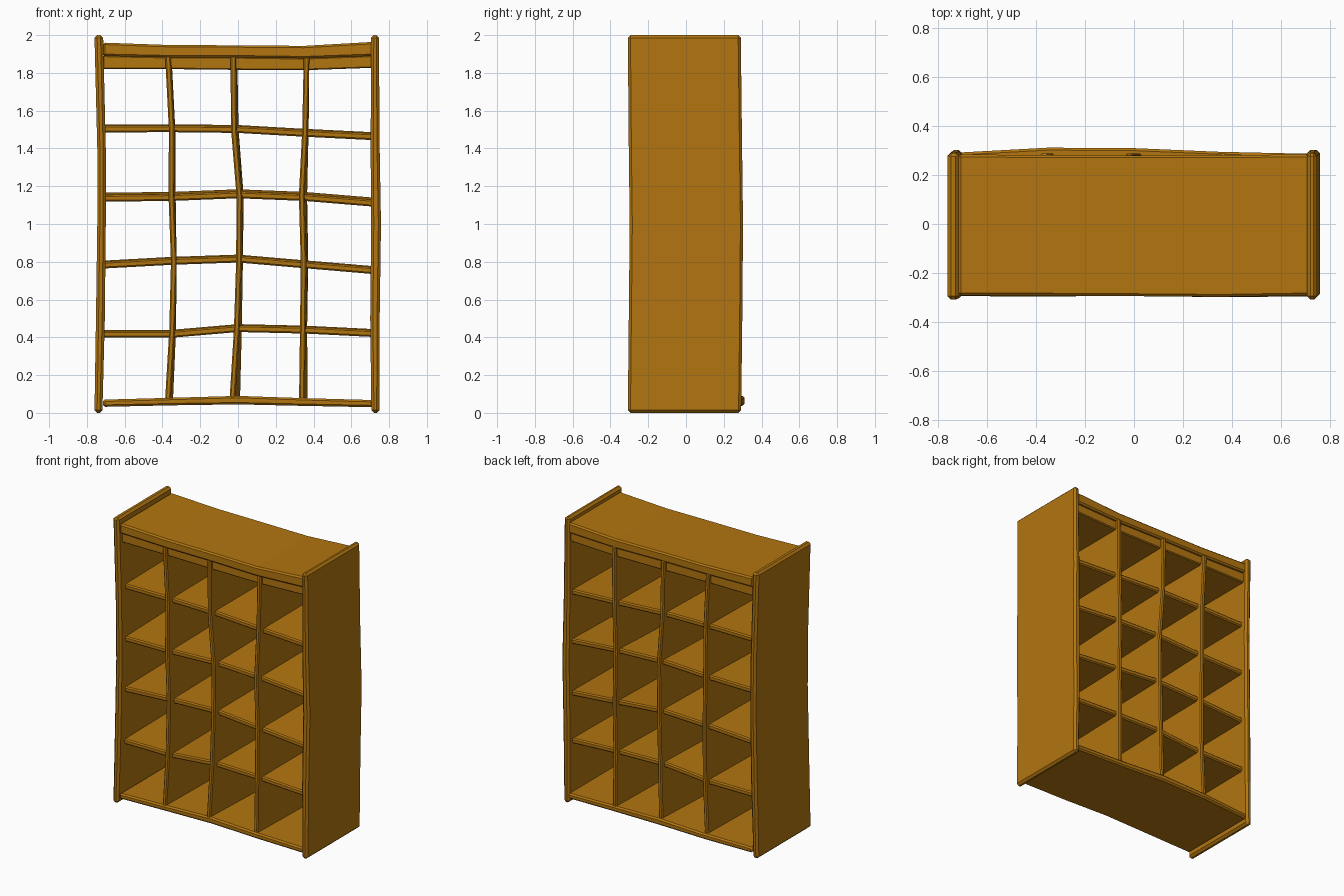
import bpy, bmesh

wood = bpy.data.materials.new("warm_wood")
wood.diffuse_color = (0.45, 0.18, 0.005, 1)


def board(name, upright, stations, low, high, front, back, shift, bevel=0.01):
    """Bent plank: low/high are its two faces at each station, shift moves the back edge."""
    n = len(stations)
    spread = lambda v: v if isinstance(v, list) else [v] * n
    front, back, shift = spread(front), spread(back), spread(shift)
    bm = bmesh.new()
    rings = []
    for t, a, b, y0, y1, s in zip(stations, low, high, front, back, shift):
        section = [(a, y0), (b, y0), (b + s, y1), (a + s, y1)]
        rings.append([bm.verts.new((p, y, t) if upright else (t, y, p))
                      for p, y in section])
    for r, q in zip(rings, rings[1:]):
        for i in range(4):
            j = (i + 1) % 4
            bm.faces.new((r[i], r[j], q[j], q[i]))
    bm.faces.new(rings[0])
    bm.faces.new(rings[-1])
    bmesh.ops.recalc_face_normals(bm, faces=bm.faces)
    mesh = bpy.data.meshes.new(name)
    bm.to_mesh(mesh)
    bm.free()
    mesh.materials.append(wood)
    obj = bpy.data.objects.new(name, mesh)
    bpy.context.collection.objects.link(obj)
    mod = obj.modifiers.new("chamfer", 'BEVEL')
    mod.width = bevel
    mod.segments = 1
    mod.limit_method = 'ANGLE'
    mod.angle_limit = 0.8


# side panels
heights = [0, 0.5, 1.0, 1.4, 2.0]
panel_front = [-0.308, -0.303, -0.298, -0.303, -0.308]
panel_back = [0.292, 0.298, 0.302, 0.297, 0.29]
board("left_side", True, heights, [-0.76, -0.752, -0.745, -0.745, -0.76],
      [-0.718, -0.705, -0.70, -0.70, -0.714], panel_front, panel_back, 0, 0.014)
board("right_side", True, heights, [0.706, 0.70, 0.705, 0.702, 0.705],
      [0.748, 0.75, 0.757, 0.75, 0.746], panel_front, panel_back, 0, 0.014)

# top board, the recessed rail board under it, and the bottom board
xs = [-0.715, -0.35, 0.0, 0.35, 0.715]
board("top_board", False, xs, [1.89, 1.882, 1.882, 1.877, 1.89],
      [1.96, 1.947, 1.946, 1.943, 1.964],
      [-0.291, -0.292, -0.294, -0.297, -0.291], [0.283, 0.281, 0.28, 0.281, 0.283], 0)
board("under_top_board", False, xs, [1.82, 1.82, 1.816, 1.814, 1.827],
      [1.892, 1.884, 1.884, 1.879, 1.892], -0.268, 0.265, 0, 0.006)
board("bottom_board", False, xs, [0.032, 0.04, 0.045, 0.037, 0.03],
      [0.07, 0.08, 0.09, 0.078, 0.068],
      [-0.294, -0.295, -0.293, -0.298, -0.295], [0.291, 0.311, 0.309, 0.294, 0.286], 0)

# upright dividers: left face at each height
levels = [0.07, 0.44, 0.80, 1.15, 1.5, 1.89]
dividers = {
    "left_divider": ([-0.386, -0.364, -0.355, -0.368, -0.366, -0.386],
                     [0.012, 0.006, 0, 0.008, 0.004, 0.004]),
    "middle_divider": ([-0.045, -0.022, -0.010, -0.008, -0.037, -0.040],
                       [0.026, 0.012, 0.006, 0.008, 0.010, 0.006]),
    "right_divider": ([0.323, 0.328, 0.332, 0.322, 0.340, 0.348],
                      [0.016, 0.008, 0.010, 0.014, 0.004, 0]),
}
for name, (left, shift) in dividers.items():
    board(name, True, levels, left, [x + 0.03 for x in left], -0.288, 0.288, shift, 0.007)

# shelves: lower face at each x
shelves = [
    ([0.398, 0.398, 0.428, 0.420, 0.402], 0.006),
    ([0.764, 0.784, 0.796, 0.766, 0.735], 0.006),
    ([1.118, 1.122, 1.136, 1.122, 1.092], 0.012),
    ([1.485, 1.486, 1.482, 1.462, 1.444], 0.006),
]
for i, (low, shift) in enumerate(shelves):
    board(f"shelf_{i + 1}", False, xs, low, [z + 0.036 for z in low],
          -0.245, 0.255, shift, 0.008)
